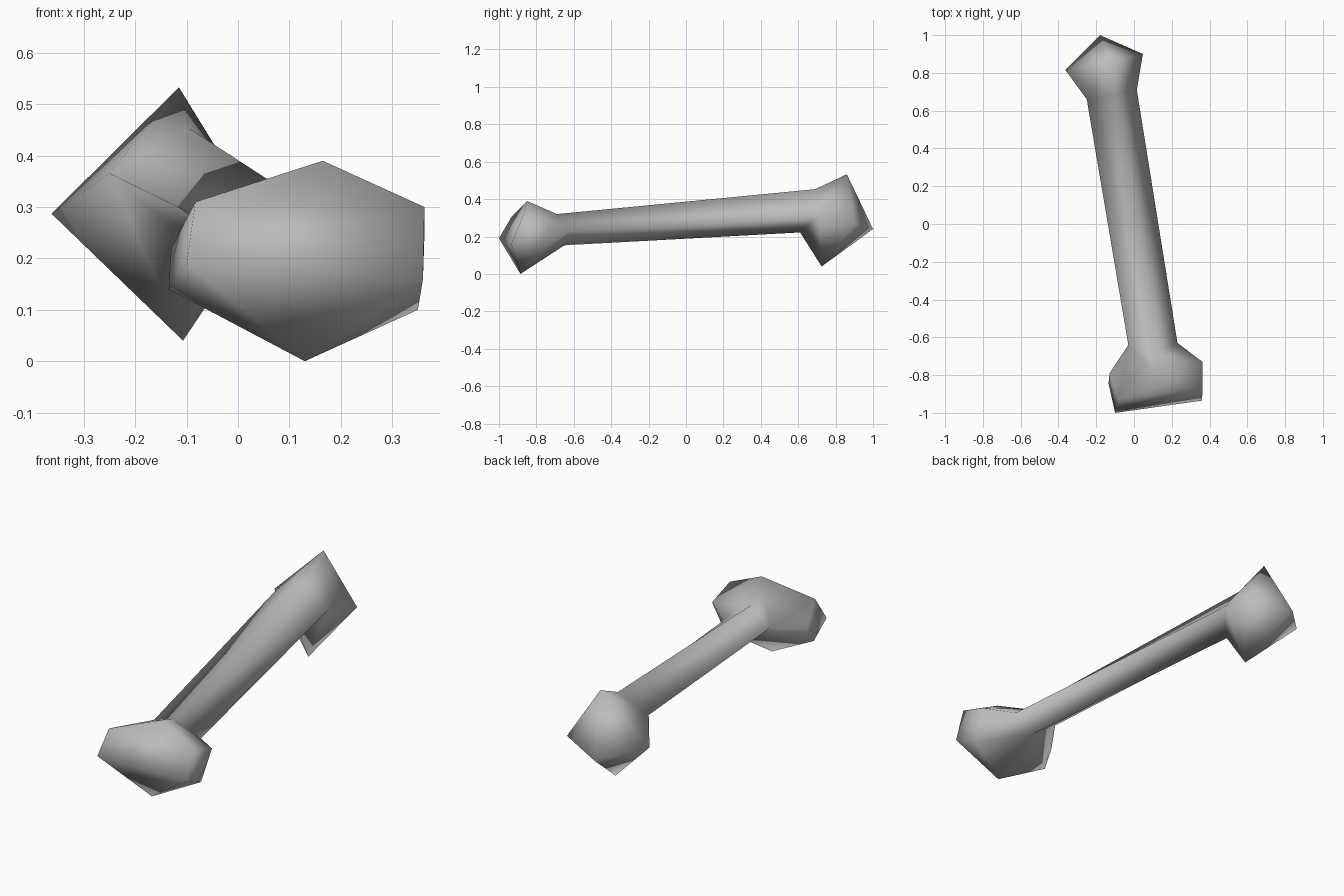
import bpy, bmesh

cube = bpy.data.objects.get("Cube")
if cube:
    bpy.data.objects.remove(cube)


def knob(bm, neck, corners):
    """Faceted knob hulled onto a neck loop, left open where the shaft joins."""
    ring = [bm.verts.new(c) for c in neck]
    verts = ring + [bm.verts.new(c) for c in corners]
    bmesh.ops.convex_hull(bm, input=verts)
    inside = set(ring)
    caps = [f for f in bm.faces if all(v in inside for v in f.verts)]
    bmesh.ops.delete(bm, geom=caps, context='FACES')
    return ring


bm = bmesh.new()

# front knob, wide and blunt; neck runs top, right side, underside, left side
front = knob(bm, [
    (0.11, -0.69, 0.32), (0.23, -0.63, 0.228),
    (0.116, -0.65, 0.153), (-0.03, -0.64, 0.257),
], [
    (0.165, -0.85, 0.39), (0.13, -0.885, 0.0),
    (-0.083, -0.93, 0.31), (-0.10, -1.0, 0.19),
    (-0.135, -0.845, 0.14), (-0.13, -0.79, 0.22),
    (0.363, -0.875, 0.30), (0.363, -0.73, 0.25),
    (0.36, -0.935, 0.16), (0.35, -0.80, 0.10),
])

# back knob, pointed
back = knob(bm, [
    (-0.095, 0.69, 0.453), (0.015, 0.71, 0.318),
    (-0.085, 0.61, 0.222), (-0.25, 0.66, 0.365),
], [
    (-0.115, 0.86, 0.533), (-0.107, 0.725, 0.04),
    (-0.363, 0.815, 0.287), (0.047, 0.90, 0.27),
    (-0.18, 1.0, 0.24),
])

# shaft between the two necks
for i in range(len(front)):
    j = (i + 1) % len(front)
    bm.faces.new((front[i], front[j], back[j], back[i]))

bmesh.ops.recalc_face_normals(bm, faces=bm.faces[:])
for f in bm.faces:
    f.smooth = True

mesh = bpy.data.meshes.new("bone")
bm.to_mesh(mesh)
bm.free()
bone = bpy.data.objects.new("bone", mesh)
bpy.context.collection.objects.link(bone)

# plain grey
grey = bpy.data.materials.new("plain_grey")
grey.use_nodes = True
colour = (0.5, 0.5, 0.5, 1.0)
grey.diffuse_color = colour
grey.node_tree.nodes["Principled BSDF"].inputs["Base Color"].default_value = colour
mesh.materials.append(grey)
